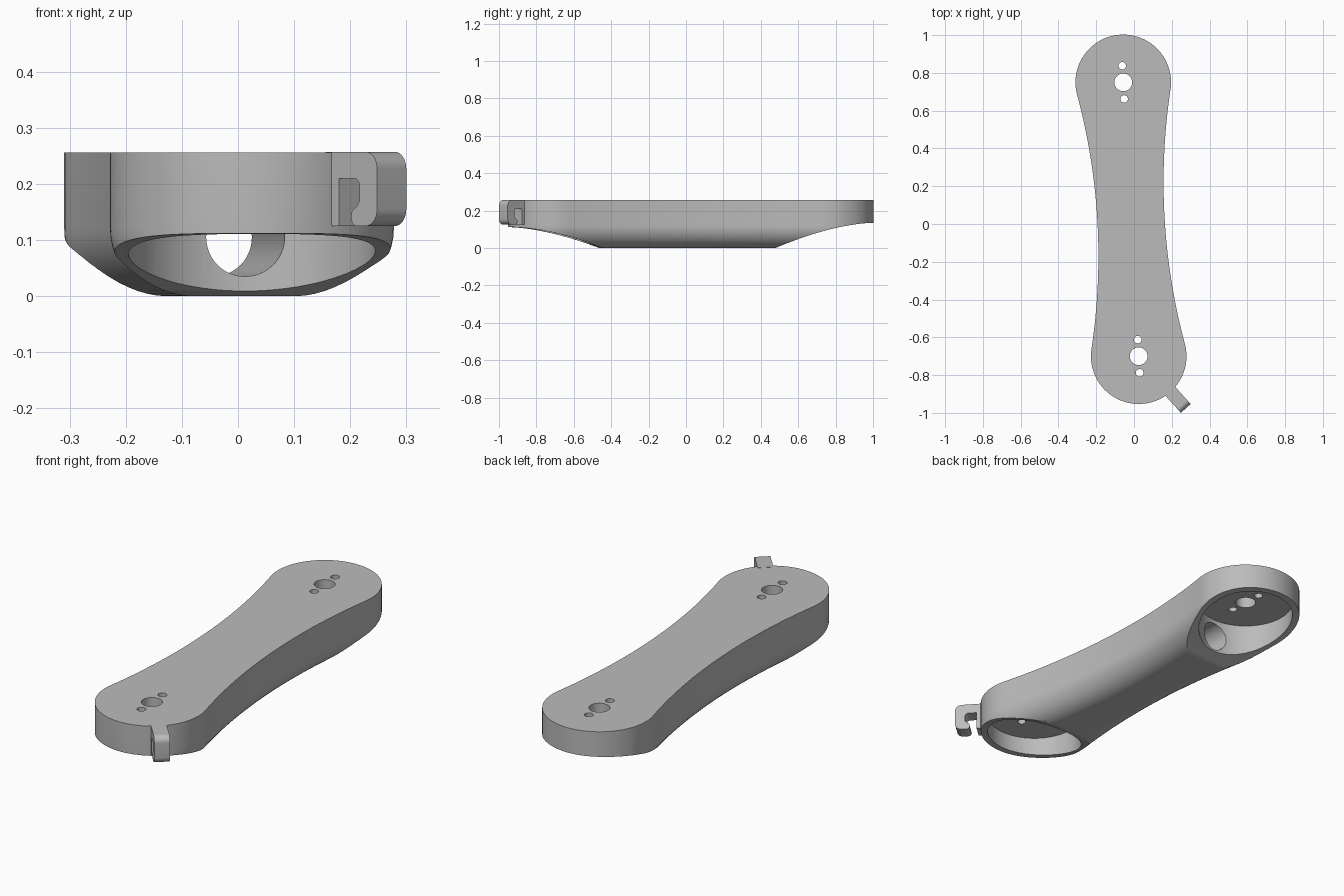
import bpy, bmesh
from math import sin, cos, pi, radians, sqrt, asin
from mathutils import Matrix, Vector

old = bpy.data.objects.get("Cube")
if old:
    bpy.data.objects.remove(old, do_unlink=True)

TOP = 0.256         # height of the flat top
HALF = 0.726        # distance from the middle to each end hub
HUB_R, WAIST = 0.253, 0.178
FILLET = 0.12
PLACE = Matrix.Translation((-0.016, 0.025, 0)) @ Matrix.Rotation(radians(3.23), 4, 'Z')

grey = bpy.data.materials.new("grey plastic")
grey.use_nodes = True
grey.diffuse_color = (0.5, 0.5, 0.5, 1)
grey.node_tree.nodes["Principled BSDF"].inputs["Base Color"].default_value = (0.5, 0.5, 0.5, 1)


def loft(name, rings, matrix=PLACE):
    """Skin a closed solid through rings with equal point counts."""
    bm = bmesh.new()
    loops = [[bm.verts.new(p) for p in ring] for ring in rings]
    n = len(loops[0])
    for a, b in zip(loops, loops[1:]):
        for i in range(n):
            j = (i + 1) % n
            bm.faces.new((a[i], a[j], b[j], b[i]))
    bm.faces.new(loops[0])
    bm.faces.new(loops[-1])
    bmesh.ops.recalc_face_normals(bm, faces=bm.faces)
    mesh = bpy.data.meshes.new(name)
    bm.to_mesh(mesh)
    bm.free()
    mesh.materials.append(grey)
    obj = bpy.data.objects.new(name, mesh)
    obj.matrix_world = matrix
    bpy.context.collection.objects.link(obj)
    return obj


def circle(r, steps):
    return [(r * cos(2 * pi * i / steps), r * sin(2 * pi * i / steps)) for i in range(steps)]


def smooth(obj):
    bpy.ops.object.select_all(action='DESELECT')
    obj.select_set(True)
    bpy.context.view_layer.objects.active = obj
    bpy.ops.object.shade_smooth_by_angle(angle=radians(30))


# Waisted outline: two hub arcs joined by tangent concave arcs
SIDE_R = (HALF**2 + WAIST**2 - HUB_R**2) / (2 * (HUB_R - WAIST))
SIDE_X = SIDE_R + WAIST
TANGENT = asin(HALF / (SIDE_R + HUB_R))


def outline(inset, z):
    r, big = HUB_R - inset, SIDE_R + inset
    quarter = []
    for i in range(24):                     # right flank, middle to hub
        a = TANGENT * i / 24
        quarter.append((SIDE_X - big * cos(a), big * sin(a)))
    for i in range(25):                     # hub arc up to the tip
        a = -TANGENT + (pi / 2 + TANGENT) * i / 24
        quarter.append((r * cos(a), HALF + r * sin(a)))
    half = quarter + [(-x, y) for x, y in reversed(quarter[1:-1])]
    left_mid = [(-quarter[0][0], 0)]
    lower = [(-x, -y) for x, y in half[1:]]
    return [Vector((x, y, z)) for x, y in half + left_mid + lower]


# Arm body with rounded underside
rings = [outline(0, TOP)]
for k in range(13):
    a = pi / 2 * k / 12
    rings.append(outline(FILLET * (1 - cos(a)), FILLET * (1 - sin(a))))
arm = loft("arm_body", rings)

cutters = []

# Curved undercuts below both ends
for side, start, tip, rise in ((1, 0.445, 0.979, 0.136), (-1, 0.48, 0.979, 0.113)):
    curve = [(start, -0.1)]
    for i in range(25):
        t = i / 24
        curve.append((start + (tip - start) * t, rise * (1 - (1 - t)**1.75) - 0.001))
    curve += [(tip + 0.2, rise), (tip + 0.2, -0.1)]
    cutters.append(loft("undercut_cutter",
                        [[(x, side * y, z) for y, z in curve] for x in (-0.5, 0.5)]))


def drill(y, r, low, high, steps):
    cutters.append(loft("drill_cutter",
                        [[(px, y + py, z) for px, py in circle(r, steps)] for z in (low, high)]))


# Round pocket, shaft hole and two screw holes in each hub
for y in (-HALF, HALF):
    drill(y, 0.22, -0.2, 0.195, 72)
    drill(y, 0.047, 0.1, 0.4, 32)
    for offset in (-0.088, 0.088):
        drill(y + offset, 0.02, 0.1, 0.4, 20)

# Cable tunnel between the pockets
cutters.append(loft("tunnel_cutter",
                    [[(px, y, 0.105 + pz) for px, pz in circle(0.07, 48)] for y in (-0.7, 0.7)]))

for cutter in cutters:
    cutter.hide_render = True
    mod = arm.modifiers.new("cut", 'BOOLEAN')
    mod.operation = 'DIFFERENCE'
    mod.solver = 'EXACT'
    mod.object = cutter

# Bake the cuts and drop the cutters
bpy.context.view_layer.update()
graph = bpy.context.evaluated_depsgraph_get()
baked = bpy.data.meshes.new_from_object(arm.evaluated_get(graph))
arm.modifiers.clear()
arm.data = baked
for cutter in cutters:
    bpy.data.objects.remove(cutter, do_unlink=True)
smooth(arm)

# Cable clip: hooked profile standing out from the front hub
LOW, HIGH, OUT, ROUND = 0.125, 0.257, 0.372, 0.03


def corner(cx, cz, r, start):
    steps = [start + pi / 2 * i / 8 for i in range(9)]
    return [(cx + r * cos(a), cz + r * sin(a)) for a in steps]


hook = [(0.235, LOW), (0.27, LOW), (0.27, 0.21)]
hook += corner(0.31, 0.195, 0.015, 0)[::-1]
hook += [(0.325, 0.17), (0.318, 0.16), (0.305, 0.152), (0.302, 0.14), (0.306, 0.13), (0.314, LOW)]
hook += corner(OUT - ROUND, LOW + ROUND, ROUND, -pi / 2)
hook += corner(OUT - ROUND, HIGH - ROUND, ROUND, 0)
hook += [(0.235, HIGH)]
clip_place = Matrix.Translation((0.025, -0.7, 0)) @ Matrix.Rotation(radians(-48), 4, 'Z')
clip = loft("cable_clip", [[(s, v, z) for s, z in hook] for v in (-0.035, 0.035)], clip_place)
smooth(clip)
